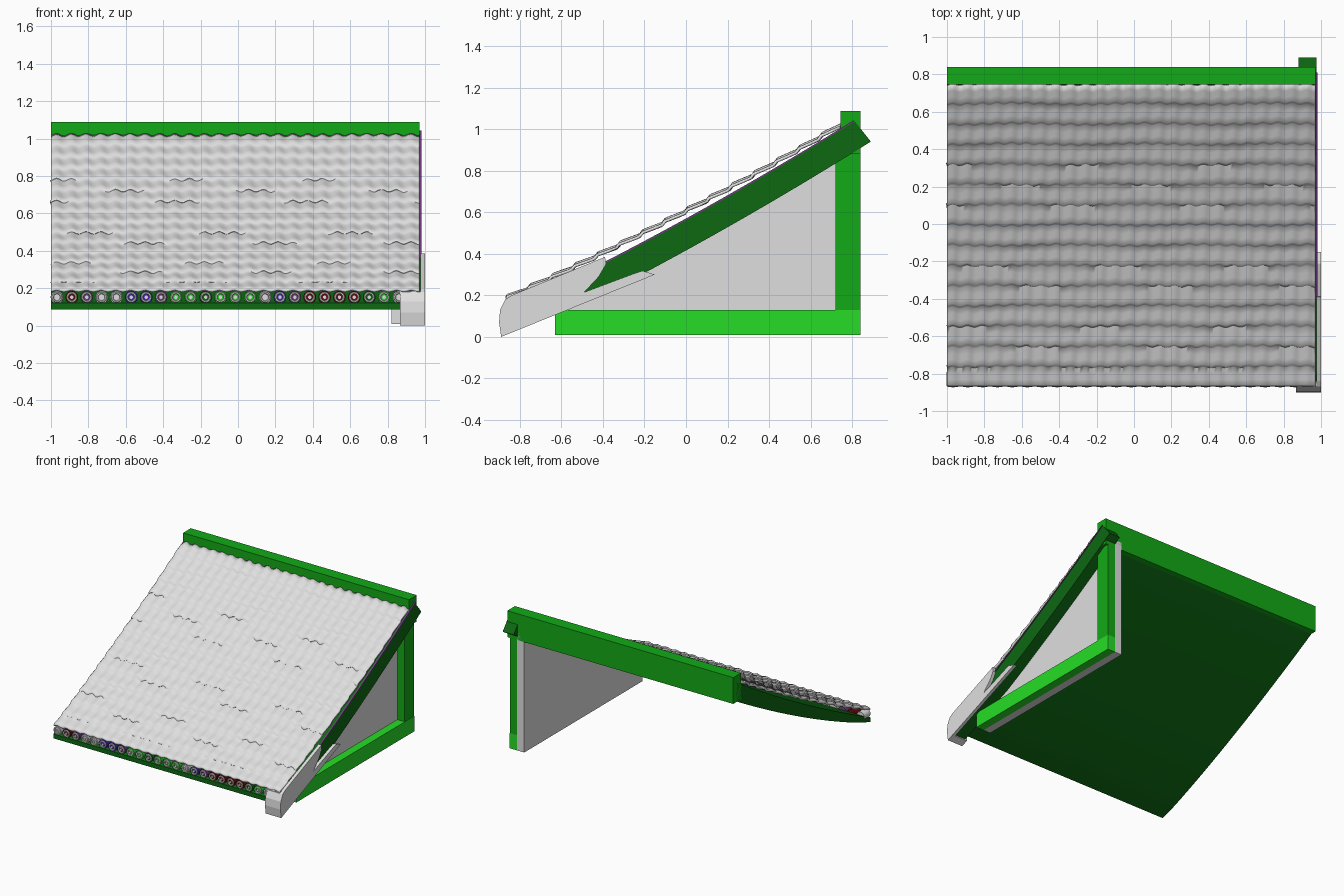
import bpy, bmesh, math, random
from mathutils import Matrix

random.seed(4)
if "Cube" in bpy.data.objects:
    bpy.data.objects.remove(bpy.data.objects["Cube"])


def material(name, rgb):
    m = bpy.data.materials.new(name)
    m.use_nodes = True
    m.diffuse_color = (*rgb, 1)
    m.node_tree.nodes["Principled BSDF"].inputs["Base Color"].default_value = (*rgb, 1)
    return m


GRAY = material("light gray", (.74, .74, .74))
BRIGHT = material("bright green", (.02, .72, .02))
GREEN = material("green", (.006, .4, .008))
DARK = material("dark green", (.004, .14, .006))
RED = material("dark red", (.16, .004, .004))
PURPLE = material("purple", (.17, .05, .23))
BLUE = material("blue", (.06, .02, .55))


def finish(name, bm, mat, smooth=None):
    bmesh.ops.recalc_face_normals(bm, faces=bm.faces)
    me = bpy.data.meshes.new(name)
    bm.to_mesh(me)
    bm.free()
    ob = bpy.data.objects.new(name, me)
    bpy.context.collection.objects.link(ob)
    me.materials.append(mat)
    if smooth is not None:
        bpy.ops.object.select_all(action='DESELECT')
        ob.select_set(True)
        bpy.context.view_layer.objects.active = ob
        bpy.ops.object.shade_smooth_by_angle(angle=math.radians(smooth))
    return ob


def slab(name, profile, x0, x1, mat, smooth=None):
    """Extrude a (y, z) outline between two x positions."""
    bm = bmesh.new()
    face = bm.faces.new([bm.verts.new((x0, y, z)) for y, z in profile])
    new = bmesh.ops.extrude_face_region(bm, geom=[face])["geom"]
    verts = [v for v in new if isinstance(v, bmesh.types.BMVert)]
    bmesh.ops.translate(bm, verts=verts, vec=(x1 - x0, 0, 0))
    return finish(name, bm, mat, smooth)


def rect(y0, y1, z0, z1):
    return [(y0, z0), (y1, z0), (y1, z1), (y0, z1)]


def span(a, b, n):
    return [a + (b - a) * i / n for i in range(n + 1)]


# Gently sagging roof line shared by all sloping parts
def slope(y):
    return .566 + .55 * y + .044 * y * y


def barge_low(y):
    return max(slope(y) - .15, .405 * (y + .89) + .01)


def deck_low(y):
    return slope(y) - .035 - .115 * ((y + .87) / 1.67) ** .7


# Roof deck
slab("roof_deck", [(y, slope(y)) for y in span(-.87, .8, 16)]
     + [(y, deck_low(y)) for y in span(.8, -.87, 16)], -1, .9, DARK, 30)

# Bargeboard and its thin coloured top edge
slab("bargeboard", [(y, slope(y)) for y in span(-.85, .81, 18)]
     + [(y, barge_low(y)) for y in span(.89, -.85, 18)], .88, .975, DARK, 30)
slab("bargeboard_edge", [(y, slope(y) + .004) for y in span(-.4, .81, 12)]
     + [(y, slope(y) - .004) for y in span(.81, -.4, 12)], .968, .98, PURPLE)

# Ridge beam, gable frame and gable panel
slab("ridge_beam", rect(.745, .84, .88, 1.088), -1, .97, GREEN)
slab("gable_base", rect(-.63, .84, .01, .13), .885, .95, BRIGHT)
slab("gable_post", rect(.72, .84, .13, .9), .885, .948, GREEN)
slab("gable_panel", [(-.63, .01), (.84, .01)]
     + [(y, slope(y) - .12) for y in span(.84, -.63, 12)], .822, .885, GRAY)

# Forked metal cap over the foot of the bargeboard
front = [(-.89, 0), (-.9, .07), (-.895, .13), (-.87, .18)]
slab("foot_cap_side", front + [(-.84, .2), (-.39, .385), (-.385, .35),
     (-.42, .29), (-.49, .215), (-.25, .305), (-.21, .318), (-.15, .30)],
     .975, 1, GRAY)
slab("foot_cap_front", front + [(-.84, .185), (-.84, .022)], .865, .98, GRAY)


# Overlapping wavy tile courses
COURSES, COLUMNS, STEPS = 15, 25, 8
FRACTIONS = (0, .1, .35, .65, .96)
bm = bmesh.new()
rows = []
pitch = 1.62 / COURSES
wave = 2 * math.pi / .079
for c in range(COURSES):
    phase = random.uniform(0, 6)
    for f in FRACTIONS:
        row = []
        for x in span(-1, .97, COLUMNS * STEPS):
            ripple = math.cos((x + .97) * wave)
            drift = math.sin(x * 9 + phase) * .004
            y = -.87 + (c + f) * pitch
            if c:
                y += .005 * ripple + drift
            lift = .014 * (1 - f) if f else .004
            top = slope(y) + .066 - .027 * (y + .87) + lift
            row.append(bm.verts.new((x, y, top + .004 * ripple)))
        rows.append(row)
for a, b in zip(rows, rows[1:]):
    for i in range(len(a) - 1):
        bm.faces.new((a[i], a[i + 1], b[i + 1], b[i]))
tiles = finish("roof_tiles", bm, GRAY, 60)
if tiles.data.polygons[0].normal.z < 0:
    tiles.data.flip_normals()
thick = tiles.modifiers.new("thickness", 'SOLIDIFY')
thick.thickness = .014
thick.offset = -1


# Round eave ends: coloured barrel, pale ring and centre boss
def barrel(name, x, radius, y0, y1, mat):
    bm = bmesh.new()
    turn = Matrix.Translation((x, (y0 + y1) / 2, .152)) @ Matrix.Rotation(math.pi / 2, 4, 'X')
    bmesh.ops.create_cone(bm, cap_ends=True, segments=20, radius1=radius,
                          radius2=radius, depth=y1 - y0, matrix=turn)
    finish(name, bm, mat, 40)


def ring(name, x, y, major, minor):
    bpy.ops.mesh.primitive_torus_add(location=(x, y, .152), rotation=(math.pi / 2, 0, 0),
                                     major_radius=major, minor_radius=minor,
                                     major_segments=20, minor_segments=6)
    ob = bpy.context.object
    ob.name = name
    ob.data.materials.append(GRAY)
    bpy.ops.object.shade_smooth_by_angle(angle=math.radians(60))


KEY = {"w": GRAY, "r": RED, "p": PURPLE, "b": BLUE, "g": BRIGHT, "d": DARK}
for i, k in enumerate("wrpwwbbpggdgggwbprrrrdgww"):
    x = -.968 + i * .0795
    barrel("eave_end", x, .034, -.866, -.79, KEY[k])
    ring("eave_ring", x, -.866, .023, .006)
    barrel("eave_boss", x, .009, -.874, -.86, GRAY)
